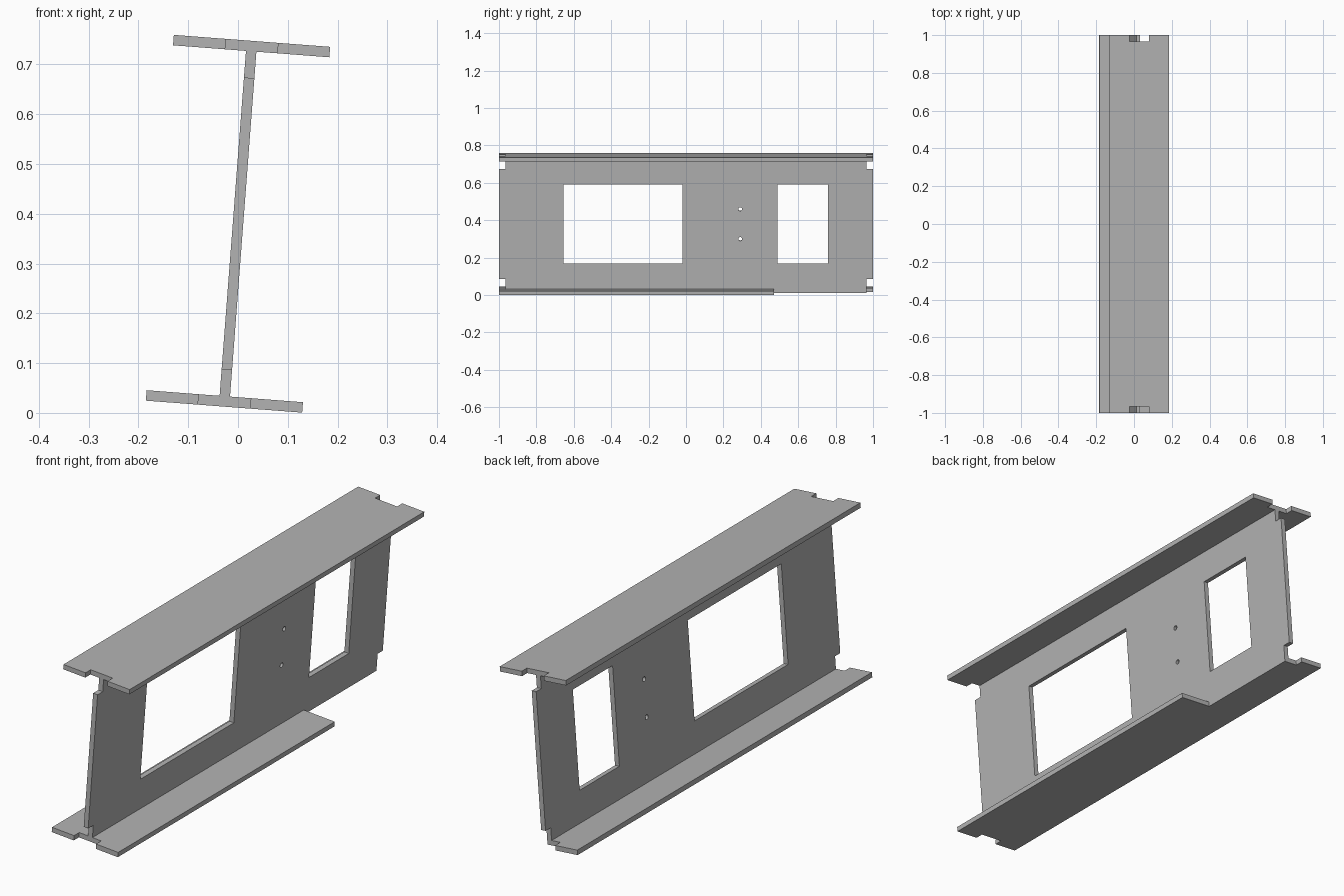
import bpy, bmesh
from math import sin, cos, pi, atan
from mathutils import Matrix, Vector

if "Cube" in bpy.data.objects:
    bpy.data.objects.remove(bpy.data.objects["Cube"])

steel = bpy.data.materials.new("plain grey")
steel.use_nodes = True
grey = (0.45, 0.45, 0.45, 1)
steel.diffuse_color = grey
steel.node_tree.nodes["Principled BSDF"].inputs["Base Color"].default_value = grey

# Main dimensions of the tilted beam
TILT = atan(0.0765)
CENTRE = Vector((0, 0, 0.38))
THICK = 0.021
HALF_H = 0.3685            # outer half height, square to the flanges
W, N = 0.1575, 0.0525      # flange half width, notch half width
L, E = 1.0, 0.965          # beam end, notch floor
STEP = 0.47                # where the bottom flange narrows
ALONG = Vector((0, 1, 0))
ACROSS = Vector((cos(TILT), 0, -sin(TILT)))
UP = Vector((sin(TILT), 0, cos(TILT)))


def rectangle(y0, y1, v0, v1):
    return [(y0, v0), (y1, v0), (y1, v1), (y0, v1)]


def circle(y, v, r, n=20):
    return [(y + r * cos(2 * pi * i / n), v + r * sin(2 * pi * i / n)) for i in range(n)]


def plate(name, outlines, side, origin):
    """Flat plate in the plane of ALONG and side; later outlines are holes."""
    curve = bpy.data.curves.new(name, "CURVE")
    curve.dimensions = "2D"
    curve.fill_mode = "BOTH"
    curve.extrude = THICK / 2
    for pts in outlines:
        s = curve.splines.new("POLY")
        s.points.add(len(pts) - 1)
        for p, (a, b) in zip(s.points, pts):
            p.co = (a, b, 0, 1)
        s.use_cyclic_u = True
    temp = bpy.data.objects.new(name + "_outline", curve)
    bpy.context.scene.collection.objects.link(temp)
    graph = bpy.context.evaluated_depsgraph_get()
    mesh = bpy.data.meshes.new_from_object(temp.evaluated_get(graph))
    bpy.data.objects.remove(temp)

    bm = bmesh.new()
    bm.from_mesh(mesh)
    bmesh.ops.remove_doubles(bm, verts=bm.verts, dist=1e-5)
    bmesh.ops.recalc_face_normals(bm, faces=bm.faces)
    for f in bm.faces:
        f.smooth = False
    bm.to_mesh(mesh)
    bm.free()
    mesh.name = name
    mesh.materials.clear()
    mesh.materials.append(steel)
    obj = bpy.data.objects.new(name, mesh)
    bpy.context.scene.collection.objects.link(obj)
    m = Matrix((ALONG, side, ALONG.cross(side))).transposed().to_4x4()
    m.translation = origin
    obj.matrix_world = m


# Flanges, notched at both ends; the bottom one loses its left side at the back
front_end = [(-L, W), (-L, N), (-E, N), (-E, -N), (-L, -N), (-L, -W)]
back_notch = [(L, -W), (L, -N), (E, -N)]
top = front_end + back_notch + [(E, N), (L, N), (L, W)]
bottom = front_end + back_notch + [(E, THICK / 2), (STEP, THICK / 2), (STEP, W)]
offset = UP * (HALF_H - THICK / 2)
plate("top_flange", [top], ACROSS, CENTRE + offset)
plate("bottom_flange", [bottom], ACROSS, CENTRE - offset)

# Web with notched corners, two windows and two bolt holes
V, C = HALF_H - THICK, 0.294
corner = [(E, V), (E, C), (L, C)]
right_half = corner + [(y, -v) for y, v in reversed(corner)]
web = right_half + [(-y, -v) for y, v in right_half]
holes = [rectangle(-0.655, -0.02, -0.2125, 0.2125),
         rectangle(0.49, 0.76, -0.2125, 0.2125),
         circle(0.29, 0.08, 0.01), circle(0.29, -0.08, 0.01)]
plate("web", [web] + holes, UP, CENTRE)
